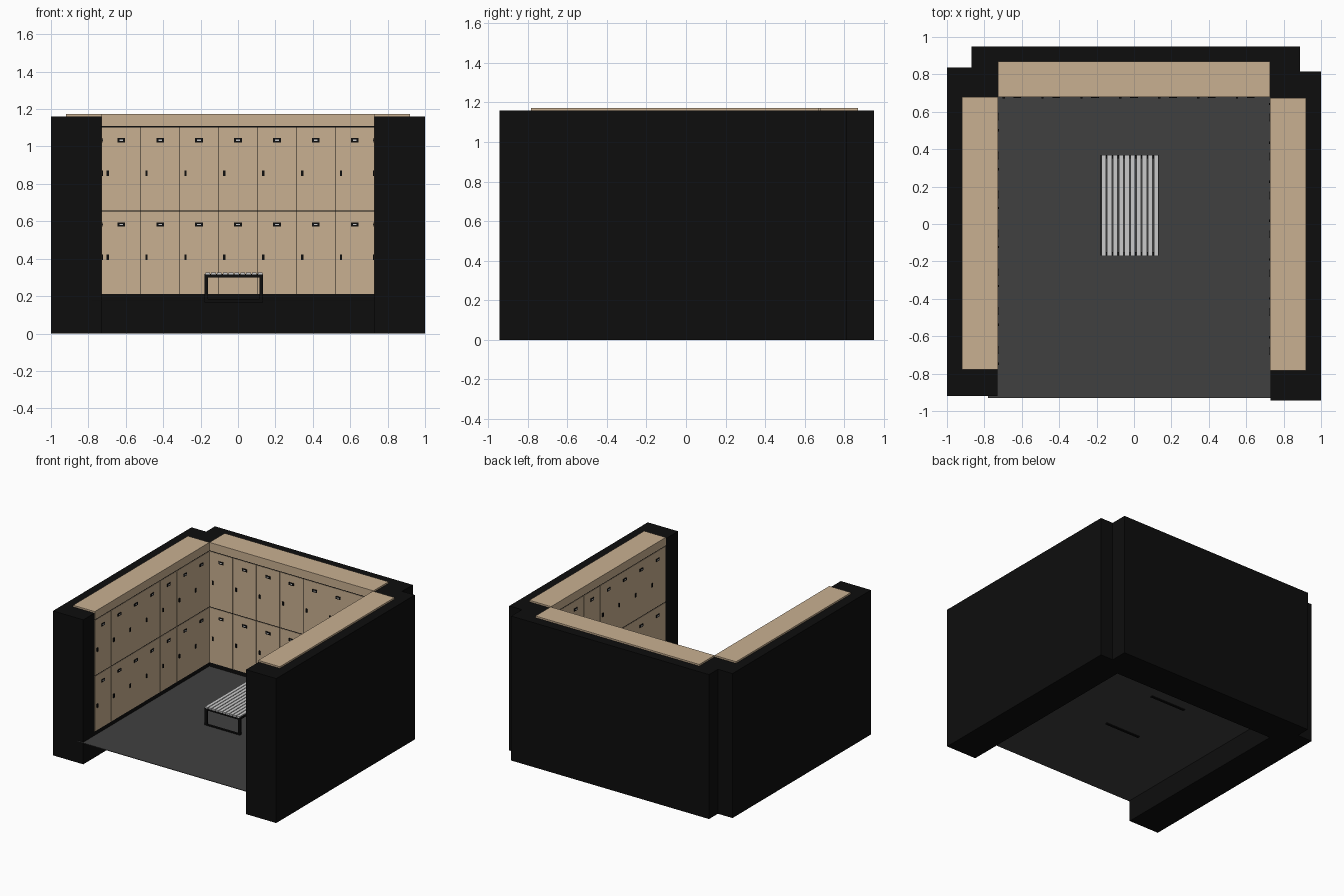
import bpy
import bmesh
from math import radians
from mathutils import Matrix, Vector

if "Cube" in bpy.data.objects:
    bpy.data.objects.remove(bpy.data.objects["Cube"], do_unlink=True)


def material(name, rgb):
    m = bpy.data.materials.new(name)
    m.use_nodes = True
    m.diffuse_color = (*rgb, 1)
    bsdf = m.node_tree.nodes["Principled BSDF"]
    bsdf.inputs["Base Color"].default_value = (*rgb, 1)
    bsdf.inputs["Roughness"].default_value = 0.8
    return m


BLACK = material("black", (0.004, 0.004, 0.004))
TAN = material("tan wood", (0.584, 0.434, 0.283))
GREY = material("dark grey floor", (0.051, 0.051, 0.051))
LIGHT = material("light grey", (0.6, 0.6, 0.6))


def boxes(name, mat, spans, matrix=Matrix()):
    """One object made of boxes, each given as (x0, x1), (y0, y1), (z0, z1)."""
    bm = bmesh.new()
    for span in spans:
        mid = Vector([(a + b) / 2 for a, b in span])
        size = Vector([b - a for a, b in span])
        bmesh.ops.create_cube(bm, size=1, matrix=Matrix.Translation(mid) @ Matrix.Diagonal(size).to_4x4())
    mesh = bpy.data.meshes.new(name)
    bm.to_mesh(mesh)
    bm.free()
    mesh.materials.append(mat)
    ob = bpy.data.objects.new(name, mesh)
    ob.matrix_world = matrix
    bpy.context.collection.objects.link(ob)


COLUMNS = 7
HALF = 0.728
PITCH = 2 * HALF / COLUMNS
ROWS = [(0.21, 0.652), (0.659, 1.102)]
FACE = -0.002


def around(x, z, w, h, depth):
    return (x - w / 2, x + w / 2), (FACE - depth, 0), (z - h / 2, z + h / 2)


def locker_bank(side, x, y, angle):
    """Bank of lockers whose doors face -y before it is turned."""
    place = Matrix.Translation((x, y, 0)) @ Matrix.Rotation(radians(angle), 4, "Z")
    # surround and plinth
    boxes(side + "_locker_surround", BLACK, [((-0.87, 0.888), (0.001, 0.27), (0, 1.16))], place)
    # fascia and top
    boxes(side + "_locker_top", TAN, [((-HALF, HALF), (FACE, 0.19), (1.109, 1.173))], place)
    # doors with their plates and handles
    doors, plates, cards, handles = [], [], [], []
    for column in range(COLUMNS):
        mid = (column - (COLUMNS - 1) / 2) * PITCH
        for low, high in ROWS:
            doors.append(((mid - PITCH / 2 + 0.0015, mid + PITCH / 2 - 0.0015), (FACE, 0.01), (low, high)))
            plates.append(around(mid, high - 0.069, 0.042, 0.022, 0.004))
            cards.append(around(mid, high - 0.069, 0.02, 0.007, 0.005))
            handles.append(around(mid - 0.073, high - 0.245, 0.012, 0.03, 0.006))
    boxes(side + "_locker_doors", TAN, doors, place)
    boxes(side + "_label_plates", BLACK, plates, place)
    boxes(side + "_label_cards", LIGHT, cards, place)
    boxes(side + "_door_handles", BLACK, handles, place)


locker_bank("back", 0, 0.68, 0)
locker_bank("right", -0.73, -0.05, 90)
locker_bank("left", 0.73, -0.055, -90)

# floor
boxes("floor", GREY, [((-0.78, 0.78), (-0.93, 0.7), (0.173, 0.177))])

# bench frame: a closed loop at each end, joined by rails under the seat
X0, X1, Y0, Y1 = -0.178, 0.134, -0.168, 0.368
BAR = 0.018
LOW, HIGH = 0.166, 0.317
frame = []
for y in (Y0, Y1 - BAR):
    ends = (y, y + BAR)
    for x in (X0, X1 - BAR):
        frame.append(((x, x + BAR), ends, (LOW, HIGH)))
    for z in (LOW, HIGH - BAR):
        frame.append(((X0, X1), ends, (z, z + BAR)))
for x in (X0, X1 - BAR):
    frame.append(((x, x + BAR), (Y0, Y1), (HIGH - BAR, HIGH)))
boxes("bench_frame", BLACK, frame)

# bench slats
SLATS = 10
step = (X1 - X0) / SLATS
slats = [((X0 + step * i + 0.003, X0 + step * (i + 1) - 0.003), (Y0 - 0.002, Y1 + 0.002), (HIGH - 0.002, 0.326))
         for i in range(SLATS)]
boxes("bench_slats", LIGHT, slats)
